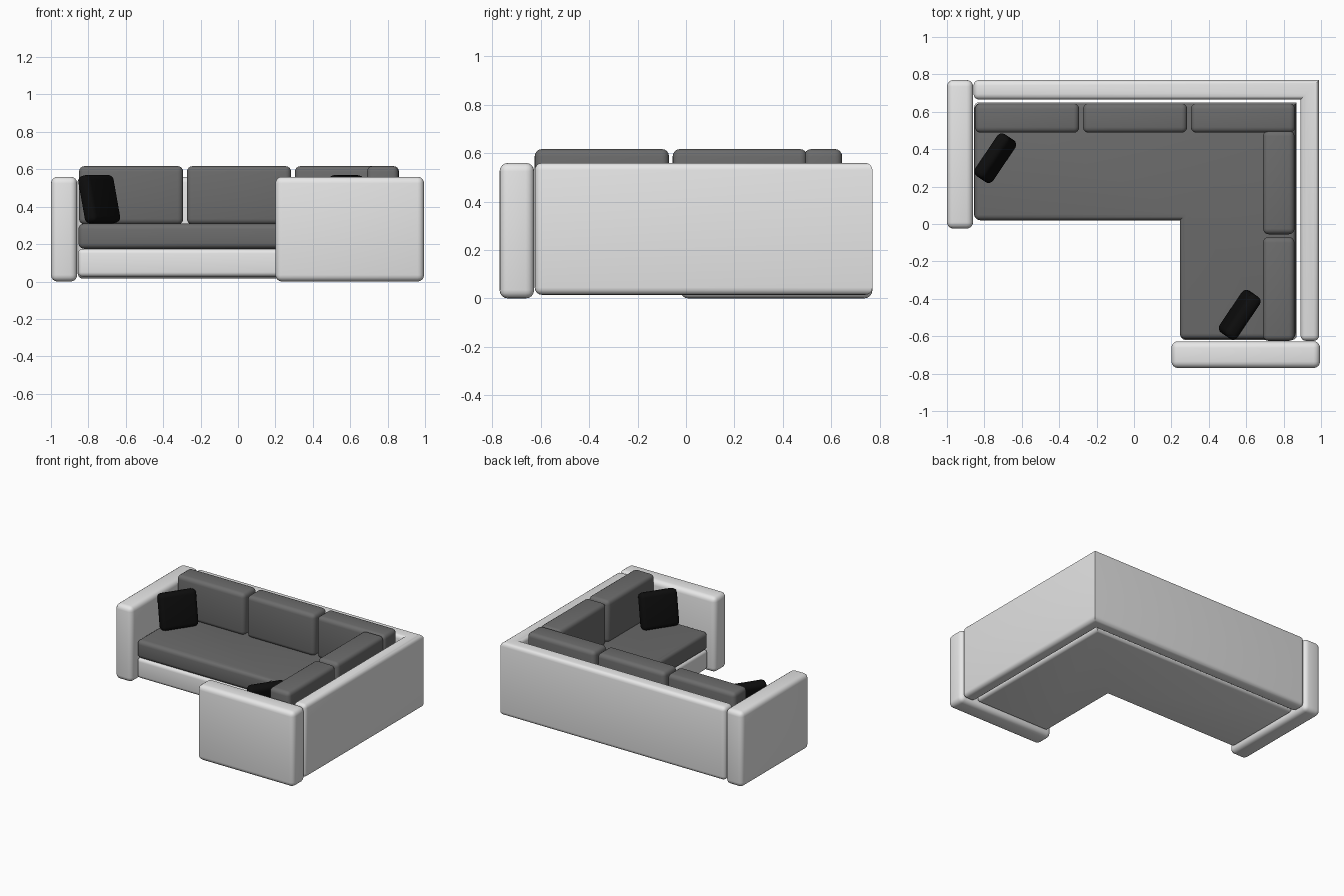
import bpy, bmesh, math
from mathutils import Matrix

if "Cube" in bpy.data.objects:
    bpy.data.objects.remove(bpy.data.objects["Cube"], do_unlink=True)


def material(name, value):
    mat = bpy.data.materials.new(name)
    mat.use_nodes = True
    color = (value, value, value, 1)
    mat.diffuse_color = color
    mat.node_tree.nodes["Principled BSDF"].inputs["Base Color"].default_value = color
    return mat


light_grey = material("light grey fabric", 0.8)
dark_grey = material("dark grey fabric", 0.15)
black = material("black fabric", 0.004)


def slab(name, outline, z0, z1, mat, radius, sharp=(), segments=4):
    """Extrude an outline, then round every edge but the upright ones at sharp corners."""
    bm = bmesh.new()
    face = bm.faces.new([bm.verts.new((x, y, z0)) for x, y in outline])
    top = bmesh.ops.extrude_face_region(bm, geom=[face])["geom"]
    for v in top:
        if isinstance(v, bmesh.types.BMVert):
            v.co.z = z1
    bmesh.ops.recalc_face_normals(bm, faces=bm.faces)
    corners = [outline[i] for i in sharp]

    def keep(edge):
        a, b = (v.co for v in edge.verts)
        upright = (a.xy - b.xy).length < 1e-5
        return not (upright and any(math.dist(a.xy, c) < 1e-4 for c in corners))

    bmesh.ops.bevel(bm, geom=[e for e in bm.edges if keep(e)], offset=radius,
                    segments=segments, profile=0.5, affect="EDGES", clamp_overlap=True)
    mesh = bpy.data.meshes.new(name)
    bm.to_mesh(mesh)
    bm.free()
    mesh.materials.append(mat)
    obj = bpy.data.objects.new(name, mesh)
    bpy.context.collection.objects.link(obj)
    bpy.ops.object.select_all(action="DESELECT")
    obj.select_set(True)
    bpy.context.view_layer.objects.active = obj
    bpy.ops.object.shade_smooth_by_angle(angle=math.radians(40))
    return obj


def block(name, x0, x1, y0, y1, z0, z1, mat, radius):
    return slab(name, [(x0, y0), (x1, y0), (x1, y1), (x0, y1)], z0, z1, mat, radius)


def corner_outline(x0, x1, y0, y1, inner_x, inner_y):
    return [(x0, inner_y), (inner_x, inner_y), (inner_x, y0), (x1, y0), (x1, y1), (x0, y1)]


# Arms
block("right_arm", -1, -0.86, -0.025, 0.77, 0, 0.56, light_grey, 0.035)
block("left_arm", 0.2, 0.995, -0.77, -0.627, 0, 0.56, light_grey, 0.035)

# Corner backrest, base frame and seat
slab("backrest", corner_outline(-0.858, 0.99, -0.625, 0.77, 0.89, 0.665),
     0.015, 0.56, light_grey, 0.03, sharp=(1, 4))
slab("base_frame", corner_outline(-0.855, 0.87, -0.62, 0.65, 0.25, 0.025),
     0.025, 0.175, light_grey, 0.025, sharp=(1, 4))
slab("seat_cushion", corner_outline(-0.853, 0.865, -0.615, 0.645, 0.245, 0.02),
     0.175, 0.31, dark_grey, 0.03, sharp=(1, 4))

# Back cushions along the rear and along the left side
for i in range(3):
    x = -0.85 + i * 0.577
    block(f"rear_cushion_{i + 1}", x, x + 0.557, 0.488, 0.645, 0.305, 0.617, dark_grey, 0.03)
for i in range(2):
    y = -0.625 + i * 0.57
    block(f"side_cushion_{i + 1}", 0.69, 0.858, y, y + 0.555, 0.305, 0.617, dark_grey, 0.03)

# Throw pillows, each leaning back into its corner
for name, x, y, turn in (("right_pillow", -0.742, 0.352, 56), ("left_pillow", 0.565, -0.485, 236)):
    pillow = block(name, -0.135, 0.135, -0.038, 0.038, -0.13, 0.13, black, 0.03)
    pillow.matrix_world = (Matrix.Translation((x, y, 0.44))
                           @ Matrix.Rotation(math.radians(turn), 4, "Z")
                           @ Matrix.Rotation(math.radians(-12), 4, "X"))
